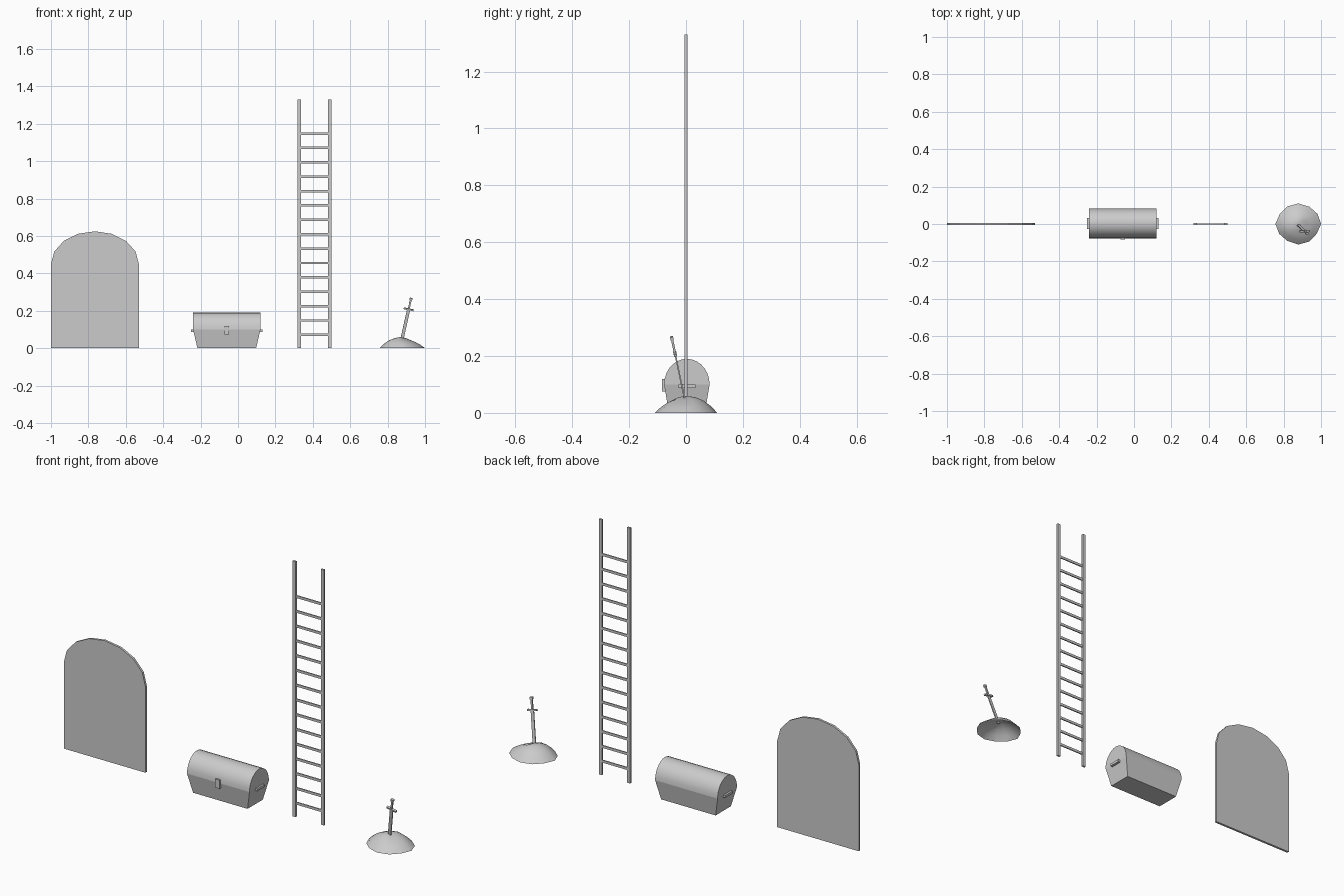
import bpy, bmesh
from math import sin, cos, pi
from mathutils import Vector, Matrix

cube = bpy.data.objects.get("Cube")
if cube:
    bpy.data.objects.remove(cube, do_unlink=True)

grey = bpy.data.materials.new("plain_grey")
grey.use_nodes = True
grey.diffuse_color = (0.6, 0.6, 0.6, 1)
grey.node_tree.nodes["Principled BSDF"].inputs["Base Color"].default_value = (0.6, 0.6, 0.6, 1)


def finish(name, bm, smooth=None):
    bmesh.ops.recalc_face_normals(bm, faces=bm.faces)
    mesh = bpy.data.meshes.new(name)
    bm.to_mesh(mesh)
    bm.free()
    mesh.materials.append(grey)
    ob = bpy.data.objects.new(name, mesh)
    bpy.context.collection.objects.link(ob)
    if smooth:
        bpy.ops.object.select_all(action='DESELECT')
        ob.select_set(True)
        bpy.context.view_layer.objects.active = ob
        bpy.ops.object.shade_smooth_by_angle(angle=smooth)
    return ob


def box(name, centre, size, rotation=None):
    bm = bmesh.new()
    bmesh.ops.create_cube(bm, size=1)
    bmesh.ops.scale(bm, vec=size, verts=bm.verts)
    if rotation:
        bmesh.ops.transform(bm, matrix=rotation, verts=bm.verts)
    bmesh.ops.translate(bm, vec=centre, verts=bm.verts)
    return finish(name, bm)


def prism(name, points, depth, smooth=None):
    """Extrude a closed outline along the given vector."""
    bm = bmesh.new()
    face = bm.faces.new([bm.verts.new(p) for p in points])
    new = bmesh.ops.extrude_face_region(bm, geom=[face])["geom"]
    bmesh.ops.translate(bm, vec=depth, verts=[v for v in new if isinstance(v, bmesh.types.BMVert)])
    return finish(name, bm, smooth)


# Arched door slab
DOOR_X, DOOR_HALF = -0.765, 0.235
arch = [(DOOR_X + DOOR_HALF * cos(pi * i / 8), -0.006, 0.45 + 0.175 * sin(pi * i / 8)) for i in range(9)]
prism("door", [(DOOR_X - DOOR_HALF, -0.006, 0), (DOOR_X + DOOR_HALF, -0.006, 0)] + arch, (0, 0.012, 0))

# Chest: tapered body, barrel lid, latch, side handles
CX, CY = -0.06, 0.003
bm = bmesh.new()
bmesh.ops.create_cube(bm, size=2)
for v in bm.verts:
    top = v.co.z > 0
    v.co = (CX + v.co.x * (0.18 if top else 0.157), CY + v.co.y * (0.08 if top else 0.063), 0.1 if top else 0)
finish("chest_body", bm)
lid = [(CX - 0.18, CY + 0.08 * cos(pi * i / 14), 0.1 + 0.09 * sin(pi * i / 14)) for i in range(15)]
prism("chest_lid", lid, (0.36, 0, 0), 0.6)
box("chest_latch", (CX, CY - 0.08, 0.097), (0.026, 0.014, 0.045))
for side, label in ((-1, "right"), (1, "left")):
    box("chest_handle_" + label, (CX + side * 0.181, CY, 0.094), (0.018, 0.06, 0.013))

# Ladder
for x, label in ((0.327, "right"), (0.49, "left")):
    box("ladder_rail_" + label, (x, 0, 0.665), (0.018, 0.011, 1.33))
for i in range(15):
    box("ladder_rung_%d" % (i + 1), (0.4085, 0, 0.071 + 0.0769 * i), (0.15, 0.006, 0.013))

# Mound: uneven dome open underneath, hollowed on its front left flank
SIDES = 12
MOUND = Vector((0.878, 0, 0))
rim = [1, 0.98, 0.97, 1, 0.98, 0.94, 1, 0.96, 0.95, 1, 0.98, 0.94]
bm = bmesh.new()
rings = []
for radius, z in ((1, 0), (0.8, 0.023), (0.58, 0.042), (0.3, 0.055)):
    ring = []
    for i in range(SIDES):
        a = 2 * pi * i / SIDES
        r = radius * rim[i]
        dent = 0.25 * max(0, cos(a + 0.5))
        ring.append(bm.verts.new(MOUND + Vector((0.122 * r * cos(a), 0.11 * r * sin(a), z * (1 - dent)))))
    rings.append(ring)
tip = bm.verts.new(MOUND + Vector((-0.005, 0, 0.06)))
for i in range(SIDES):
    j = (i + 1) % SIDES
    for low, high in zip(rings, rings[1:]):
        bm.faces.new((low[i], low[j], high[j], high[i]))
    bm.faces.new((rings[-1][i], rings[-1][j], tip))
finish("mound", bm, 0.9)

# Sword leaning out of the mound
base, end = Vector((0.876, -0.004, 0.045)), Vector((0.926, -0.051, 0.268))
axis = (end - base).normalized()
across = (Vector((1, 0, 0)) - axis * axis.x).normalized()
turn = Matrix((across, axis.cross(across), axis)).transposed().to_4x4()
for name, t, size in (
    ("sword_blade", 0.36, (0.017, 0.005, 0.17)),
    ("sword_guard", 0.73, (0.054, 0.011, 0.008)),
    ("sword_grip", 0.86, (0.009, 0.008, 0.06)),
    ("sword_pommel", 0.975, (0.015, 0.011, 0.012)),
):
    box(name, base.lerp(end, t), size, turn)
